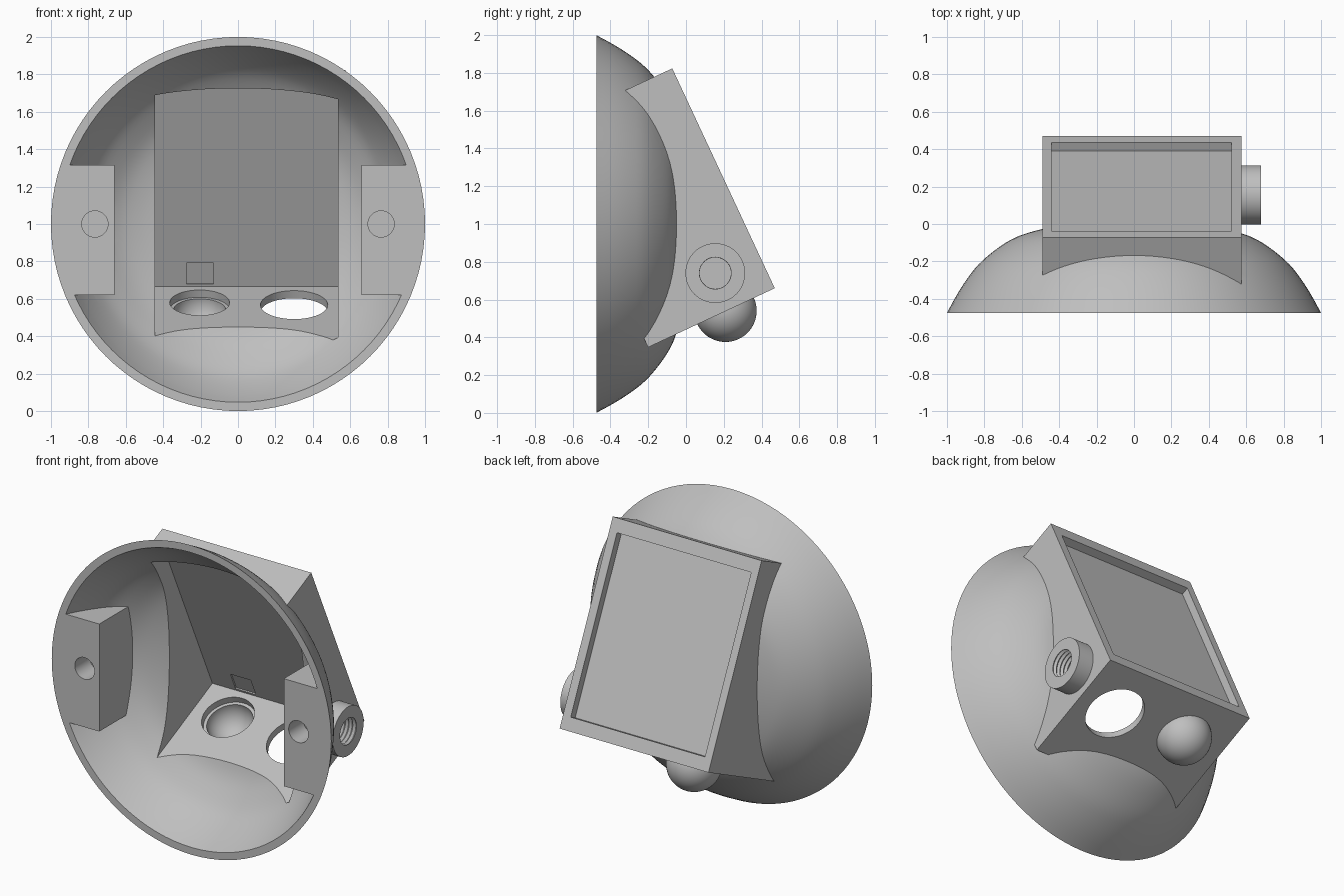
import bpy, bmesh, math
from mathutils import Matrix, Vector

if "Cube" in bpy.data.objects:
    bpy.data.objects.remove(bpy.data.objects["Cube"])

# One plain grey for everything
grey = bpy.data.materials.new("plain_grey")
grey.use_nodes = True
COLOUR = (0.52, 0.52, 0.52, 1)
grey.diffuse_color = COLOUR
grey.node_tree.nodes["Principled BSDF"].inputs["Base Color"].default_value = COLOUR


def finish(bm, name, matrix):
    bmesh.ops.remove_doubles(bm, verts=bm.verts, dist=1e-5)
    bmesh.ops.transform(bm, matrix=matrix, verts=bm.verts)
    bmesh.ops.recalc_face_normals(bm, faces=bm.faces)
    mesh = bpy.data.meshes.new(name)
    bm.to_mesh(mesh)
    bm.free()
    mesh.materials.append(grey)
    obj = bpy.data.objects.new(name, mesh)
    bpy.context.collection.objects.link(obj)
    return obj


def box(name, xs, ys, zs, matrix=Matrix()):
    bm = bmesh.new()
    bmesh.ops.create_cube(bm, size=1)
    for v in bm.verts:
        v.co = [r[0] if c < 0 else r[1] for c, r in zip(v.co, (xs, ys, zs))]
    return finish(bm, name, matrix)


def lathe(name, profile, matrix, steps=96):
    """Spin (radius, height) points, both ends on the axis, about local z."""
    bm = bmesh.new()
    verts = [bm.verts.new((r, 0, h)) for r, h in profile]
    edges = [bm.edges.new(pair) for pair in zip(verts, verts[1:])]
    bmesh.ops.spin(bm, geom=verts + edges, axis=(0, 0, 1), cent=(0, 0, 0),
                   angle=math.tau, steps=steps)
    bmesh.ops.dissolve_degenerate(bm, edges=bm.edges, dist=1e-6)
    return finish(bm, name, matrix)


def cylinder(name, radius, low, high, matrix):
    return lathe(name, [(0, low), (radius, low), (radius, high), (0, high)], matrix, 64)


def smooth_curve(points, cuts=3):
    """Catmull-Rom points through a short profile."""
    pts = [Vector(p) for p in points]
    pts = [pts[0] * 2 - pts[1]] + pts + [pts[-1] * 2 - pts[-2]]
    out = []
    for a, b, c, d in zip(pts, pts[1:], pts[2:], pts[3:]):
        for i in range(cuts):
            t = i / cuts
            out.append(tuple(b + (c - a) * t / 2 + (a * 2 - b * 5 + c * 4 - d) * t * t / 2
                             + (b * 3 - a - c * 3 + d) * t ** 3 / 2))
    return out + [tuple(points[-1])]


def combine(target, operation, *tools):
    """Apply booleans, then drop the tool objects."""
    for tool in tools:
        tool.hide_render = True
        mod = target.modifiers.new(tool.name, 'BOOLEAN')
        mod.operation, mod.solver, mod.object = operation, 'EXACT', tool
        graph = bpy.context.evaluated_depsgraph_get()
        mesh = bpy.data.meshes.new_from_object(target.evaluated_get(graph))
        target.modifiers.clear()
        target.data = mesh
        bpy.data.objects.remove(tool)


def shade(obj):
    bpy.ops.object.select_all(action='DESELECT')
    obj.select_set(True)
    bpy.context.view_layer.objects.active = obj
    bpy.ops.object.shade_smooth_by_angle(angle=math.radians(30))


# Frames: dome axis along y, tilted box, socket axis along x
DOME = Matrix.Translation((0, 0, 1)) @ Matrix.Rotation(-math.pi / 2, 4, 'X')
TILT = Matrix.Translation((0, 0.47, 0.66)) @ Matrix.Rotation(math.radians(25), 4, 'X')
SOCKET = Matrix.Translation((0.575, 0.155, 0.74)) @ Matrix.Rotation(math.pi / 2, 4, 'Y')
RIM = -0.475

# Dome outside and inside as solids
outer = smooth_curve([(1, RIM), (.945, -.375), (.89, -.29), (.83, -.215), (.75, -.145),
                      (.66, -.085), (.575, -.05), (.45, -.02), (.25, 0), (0, .01)])
inner = smooth_curve([(.953, RIM), (.915, -.4), (.86, -.31), (.8, -.235), (.72, -.172),
                      (.64, -.122), (.555, -.09), (.44, -.065), (.25, -.045), (0, -.035)])
housing = lathe("dome_housing", [(0, RIM)] + outer, DOME)
hollow = lathe("dome_hollow", [(0, -1.2), (.953, -1.2)] + inner, DOME)

# Side mounting blocks are left standing inside the hollow
for side in (-1, 1):
    combine(hollow, 'DIFFERENCE',
            box("mount_block", sorted((side * .66, side * 1.2)), (-.5, .2), (.62, 1.315)))

# Tilted box and screw socket join the dome, then everything is hollowed
combine(housing, 'UNION',
        box("tilted_box", (-.49, .575), (-.74, 0), (0, 1.284), TILT),
        cylinder("socket_collar", .158, -.02, .105, SOCKET))
combine(housing, 'DIFFERENCE', hollow,
        box("box_cavity", (-.445, .535), (-.76, -.085), (.045, 1.239), TILT),
        box("screen_recess", (-.44, .52), (-.05, .05), (.083, 1.2), TILT),
        box("cable_notch", (-.275, -.13), (-.1, -.076), (.06, .185), TILT))

# Floor openings
BOWL = TILT @ Matrix.Translation((-.205, -.287, 0))
combine(housing, 'DIFFERENCE',
        cylinder("bowl_opening", .16, -.1, .1, BOWL),
        cylinder("floor_opening", .18, -.1, .1, TILT @ Matrix.Translation((.3, -.315, 0))))

# Screw holes in the mounting blocks
for side in (-1, 1):
    place = DOME @ Matrix.Translation((side * .765, 0, 0))
    combine(housing, 'DIFFERENCE', cylinder("screw_hole", .07, -.6, RIM + .15, place))

# Threaded bore through the socket
thread = [(.095 if i % 2 else .083, -.08 + i * .0133) for i in range(16)]
combine(housing, 'DIFFERENCE',
        lathe("thread_bore", [(0, -.08)] + thread + [(0, thread[-1][1])], SOCKET, 64))
shade(housing)

# Hollow half-ball under the floor
arc = [math.pi / 2 * i / 20 for i in range(21)]
bowl = lathe("half_ball_cup",
             [(.165 * math.sin(a), .002 - .165 * math.cos(a)) for a in arc]
             + [(.14 * math.sin(a), .002 - .14 * math.cos(a)) for a in reversed(arc)], BOWL, 64)
shade(bowl)
